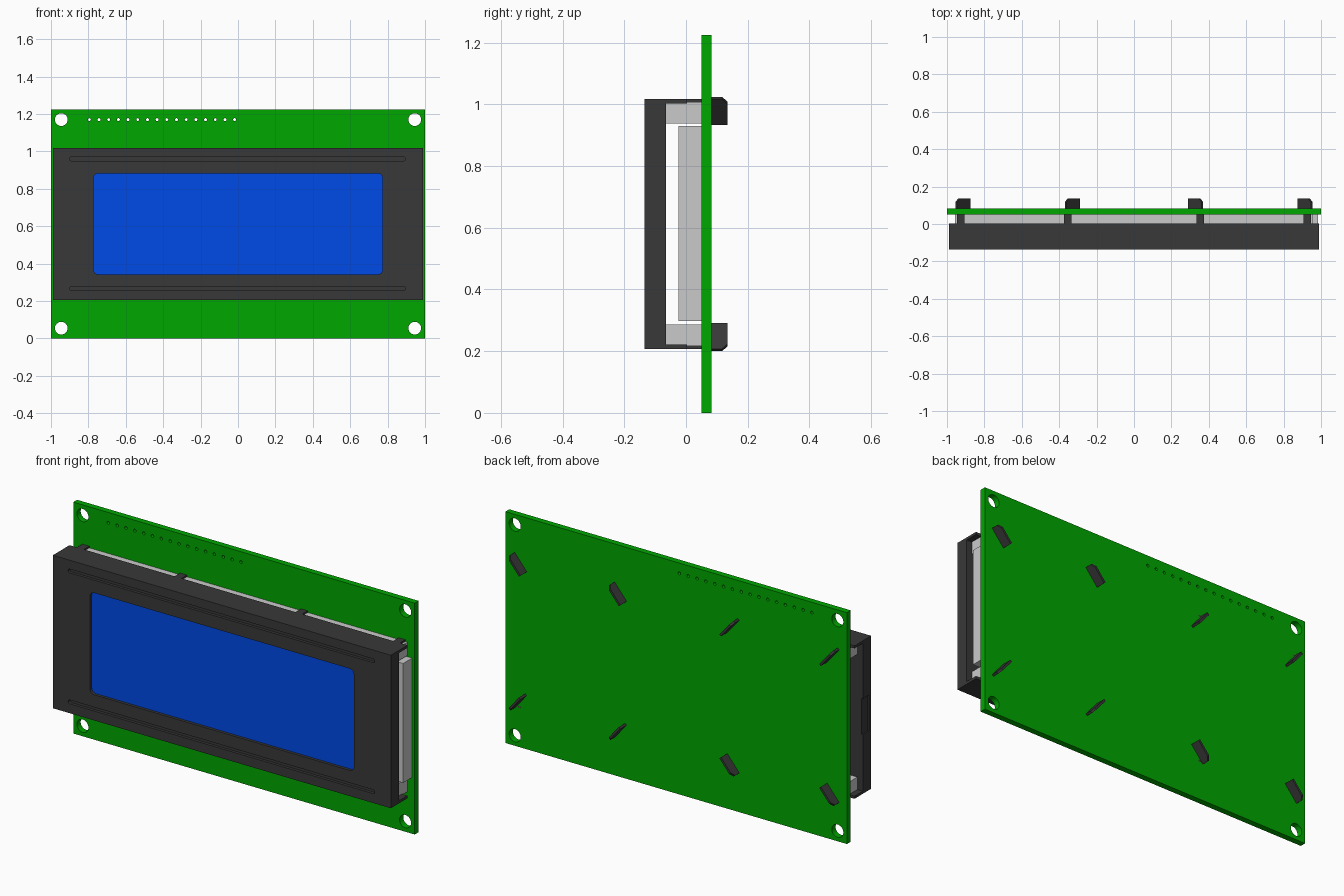
import bpy, bmesh, math
from mathutils import Matrix, Vector

if "Cube" in bpy.data.objects:
    bpy.data.objects.remove(bpy.data.objects["Cube"], do_unlink=True)

MID_Z = 0.612  # centre height of the display module


def material(name, rgb):
    m = bpy.data.materials.new(name)
    m.use_nodes = True
    m.diffuse_color = (*rgb, 1)
    m.node_tree.nodes["Principled BSDF"].inputs["Base Color"].default_value = (*rgb, 1)
    return m


GREEN = material("board green", (0, 0.385, 0))
DARK = material("bezel charcoal", (0.04, 0.04, 0.04))
BLUE = material("screen blue", (0, 0.072, 0.83))
GREY = material("light grey plastic", (0.59, 0.59, 0.59))


def finish(bm, name, mat):
    bmesh.ops.recalc_face_normals(bm, faces=bm.faces)
    mesh = bpy.data.meshes.new(name)
    bm.to_mesh(mesh)
    bm.free()
    mesh.materials.append(mat)
    ob = bpy.data.objects.new(name, mesh)
    bpy.context.collection.objects.link(ob)
    return ob


def add_box(bm, x, y, z):
    size = [b - a for a, b in (x, y, z)]
    mid = [(a + b) / 2 for a, b in (x, y, z)]
    bmesh.ops.create_cube(bm, size=1, matrix=Matrix.Translation(mid) @ Matrix.Diagonal((*size, 1)))


def box(name, mat, x, y, z):
    bm = bmesh.new()
    add_box(bm, x, y, z)
    return finish(bm, name, mat)


def add_prism(bm, points, shift):
    """Extrude a flat polygon along a vector."""
    face = bm.faces.new([bm.verts.new(p) for p in points])
    out = bmesh.ops.extrude_face_region(bm, geom=[face])["geom"]
    bmesh.ops.translate(bm, vec=shift, verts=[v for v in out if isinstance(v, bmesh.types.BMVert)])


def add_rounded(bm, x, y, z, r, steps=6):
    """Block with rounded corners seen from the front."""
    pts = []
    corners = ((x[1] - r, z[1] - r), (x[0] + r, z[1] - r), (x[0] + r, z[0] + r), (x[1] - r, z[0] + r))
    for q, (cx, cz) in enumerate(corners):
        for i in range(steps + 1):
            a = math.pi / 2 * (q + i / steps)
            pts.append((cx + r * math.cos(a), y[0], cz + r * math.sin(a)))
    add_prism(bm, pts, (0, y[1] - y[0], 0))


def add_hole(bm, x, z, r, sides):
    m = Matrix.Translation((x, 0.065, z)) @ Matrix.Rotation(math.pi / 2, 4, "X")
    bmesh.ops.create_cone(bm, cap_ends=True, segments=sides, radius1=r, radius2=r, depth=0.2, matrix=m)


def cut(ob, bm, mat):
    cutter = finish(bm, "cutter", mat)
    cutter.hide_render = True
    mod = ob.modifiers.new("cut", "BOOLEAN")
    mod.operation, mod.solver, mod.object = "DIFFERENCE", "EXACT", cutter
    bpy.context.view_layer.objects.active = ob
    bpy.ops.object.modifier_apply(modifier=mod.name)
    bpy.data.objects.remove(cutter, do_unlink=True)


# Circuit board with mounting holes and a row of pin holes
board = box("circuit_board", GREEN, (-1, 1), (0.05, 0.082), (0, 1.225))
holes = bmesh.new()
for x in (-0.945, 0.945):
    for z in (0.055, 1.17):
        add_hole(holes, x, z, 0.034, 32)
for i in range(16):
    add_hole(holes, -0.795 + i * 0.0518, 1.17, 0.008, 12)
cut(board, holes, GREEN)

# Bezel with window recess, long front grooves and a side notch
bezel = box("bezel", DARK, (-0.99, 0.99), (-0.135, -0.065), (0.207, 1.017))
recess = bmesh.new()
add_rounded(recess, (-0.773, 0.773), (-0.2, -0.115), (0.343, 0.882), 0.025)
for z in (0.267, 0.96):
    add_rounded(recess, (-0.9, 0.895), (-0.2, -0.12), (z - 0.01, z + 0.01), 0.009)
add_box(recess, (-1.1, -0.982), (-0.115, -0.04), (0.52, 0.71))
cut(bezel, recess, DARK)

# Blue screen on the floor of the recess
bm = bmesh.new()
add_rounded(bm, (-0.773, 0.773), (-0.12, -0.112), (0.343, 0.882), 0.025)
finish(bm, "screen", BLUE)

# Backlight block, standing out at the left side
box("backlight", GREY, (-0.9, 0.985), (-0.025, 0.05), (0.298, 0.93))

for side, s in (("upper", 1), ("lower", -1)):
    def span(a, b):
        return tuple(sorted((MID_Z + s * a, MID_Z + s * b)))

    # Bezel flange and the contact strip beneath it
    box(side + "_flange", DARK, (-0.99, 0.99), (-0.065, 0.004), span(0.391, 0.405))
    box(side + "_contact_strip", GREY, (-0.958, 0.958), (-0.065, 0.05), span(0.325, 0.396))

    # Tabs through the board, each with a twisted end behind it
    for side_x, h in (("left", 1), ("right", -1)):
        for place, x, tx in (("inner", 0.354, 0.33), ("outer", 0.926, 0.915)):
            bm = bmesh.new()
            add_box(bm, (h * x - 0.02, h * x + 0.02), (0.004, 0.082), span(0.396, 0.405))
            along = Vector((h * 0.643, 0, s * 0.766))
            across = Vector((-along.z, 0, along.x)) * 0.012
            centre = Vector((h * tx, 0, MID_Z + s * 0.366)) - across / 2
            profile = ((-0.055, 0.08), (0.055, 0.08), (0.055, 0.117), (0.034, 0.135), (-0.055, 0.135))
            add_prism(bm, [centre + along * u + Vector((0, y, 0)) for u, y in profile], across)
            finish(bm, f"{side}_{side_x}_{place}_tab", DARK)
